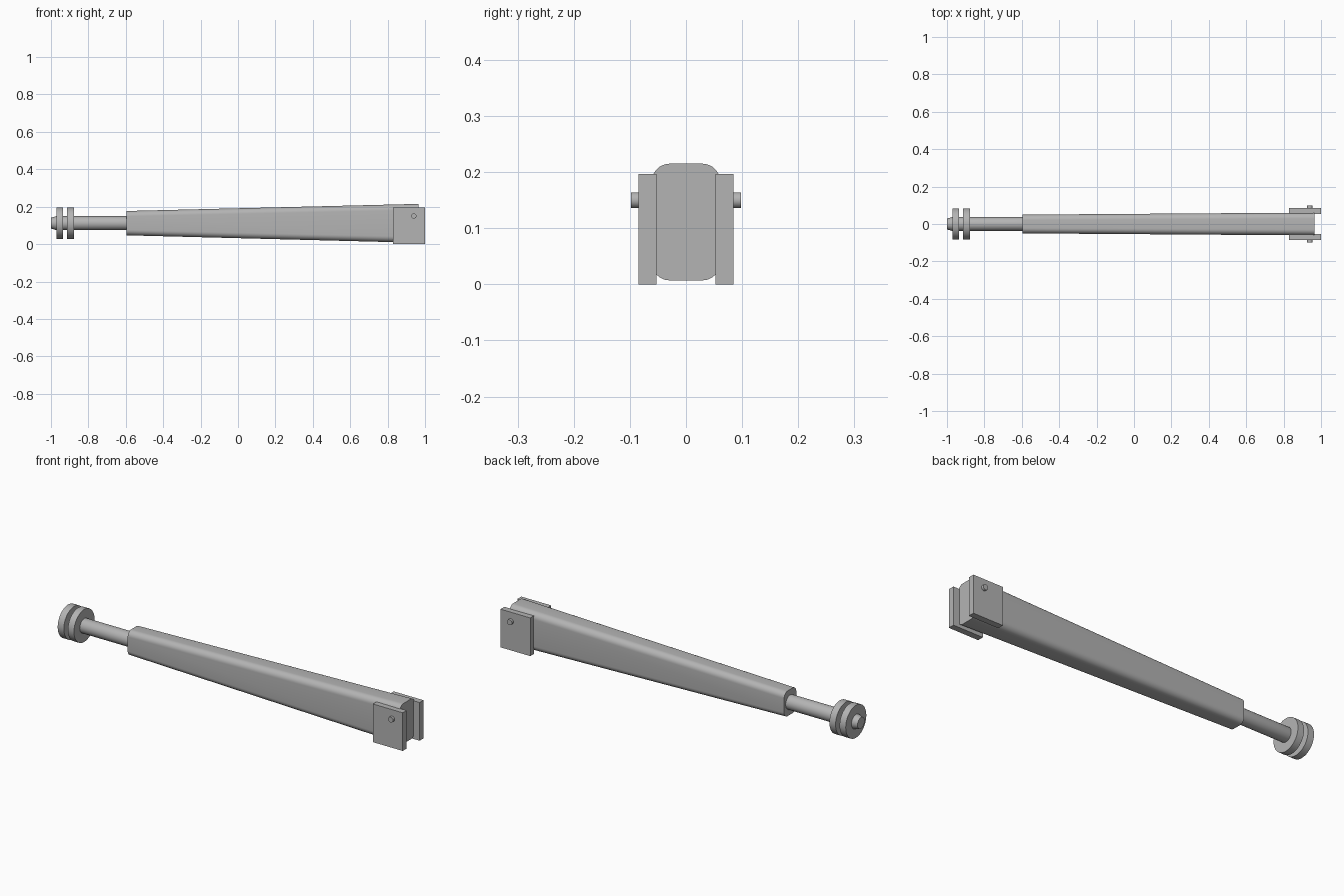
import bpy, bmesh
from math import sin, cos, pi, radians

if "Cube" in bpy.data.objects:
    bpy.data.objects.remove(bpy.data.objects["Cube"])

ZC = 0.112

# Dark grey finish shared by all parts
grey = bpy.data.materials.new("dark_grey")
grey.diffuse_color = (0.456, 0.456, 0.456, 1)
grey.use_nodes = True
grey.node_tree.nodes["Principled BSDF"].inputs["Base Color"].default_value = grey.diffuse_color


def finish(name, bm):
    bmesh.ops.recalc_face_normals(bm, faces=bm.faces)
    me = bpy.data.meshes.new(name)
    bm.to_mesh(me)
    bm.free()
    me.materials.append(grey)
    ob = bpy.data.objects.new(name, me)
    bpy.context.collection.objects.link(ob)
    bpy.ops.object.select_all(action='DESELECT')
    bpy.context.view_layer.objects.active = ob
    ob.select_set(True)
    bpy.ops.object.shade_smooth_by_angle(angle=radians(30))
    return ob


def loft(name, sections):
    """Skin a list of equal-length point rings and cap both ends."""
    bm = bmesh.new()
    rings = [[bm.verts.new(p) for p in s] for s in sections]
    n = len(rings[0])
    for a, b in zip(rings, rings[1:]):
        for i in range(n):
            j = (i + 1) % n
            bm.faces.new((a[i], a[j], b[j], b[i]))
    bm.faces.new(rings[0])
    bm.faces.new(rings[-1])
    return finish(name, bm)


def circle_x(x, r, n=40):
    return [(x, r * cos(2 * pi * i / n), ZC + r * sin(2 * pi * i / n)) for i in range(n)]


def rounded_rect(x, hy, z0, z1, r, steps=8):
    zc, hz = (z0 + z1) / 2, (z1 - z0) / 2
    pts = []
    for k, (sy, sz) in enumerate(((1, 1), (-1, 1), (-1, -1), (1, -1))):
        for i in range(steps + 1):
            a = pi / 2 * (k + i / steps)
            pts.append((x, sy * (hy - r) + r * cos(a), zc + sz * (hz - r) + r * sin(a)))
    return pts


def box(name, x0, x1, y0, y1, z0, z1):
    return loft(name, [[(x, y0, z0), (x, y1, z0), (x, y1, z1), (x, y0, z1)] for x in (x0, x1)])


# Tapered main arm with rounded edges
loft("tapered_arm", [rounded_rect(-0.595, 0.05, 0.047, 0.177, 0.029),
                     rounded_rect(0.966, 0.061, 0.007, 0.215, 0.032)])

# Sliding rod with chamfered tip
loft("rod", [circle_x(-1.0, 0.029), circle_x(-0.972, 0.037), circle_x(-0.57, 0.037)])

# Two end discs
for i, x in enumerate((-0.971, -0.913)):
    loft(f"disc_{i + 1}", [circle_x(x, 0.084, 48), circle_x(x + 0.035, 0.084, 48)])

# Side plates at the pivot end
for name, s in (("front_plate", -1), ("back_plate", 1)):
    box(name, 0.83, 1.0, s * 0.053, s * 0.085, 0.0, 0.197)

# Pivot pin through both plates
loft("pivot_pin", [[(0.94 + 0.014 * cos(2 * pi * i / 24), y, 0.150 + 0.014 * sin(2 * pi * i / 24))
                    for i in range(24)] for y in (-0.098, 0.098)])
